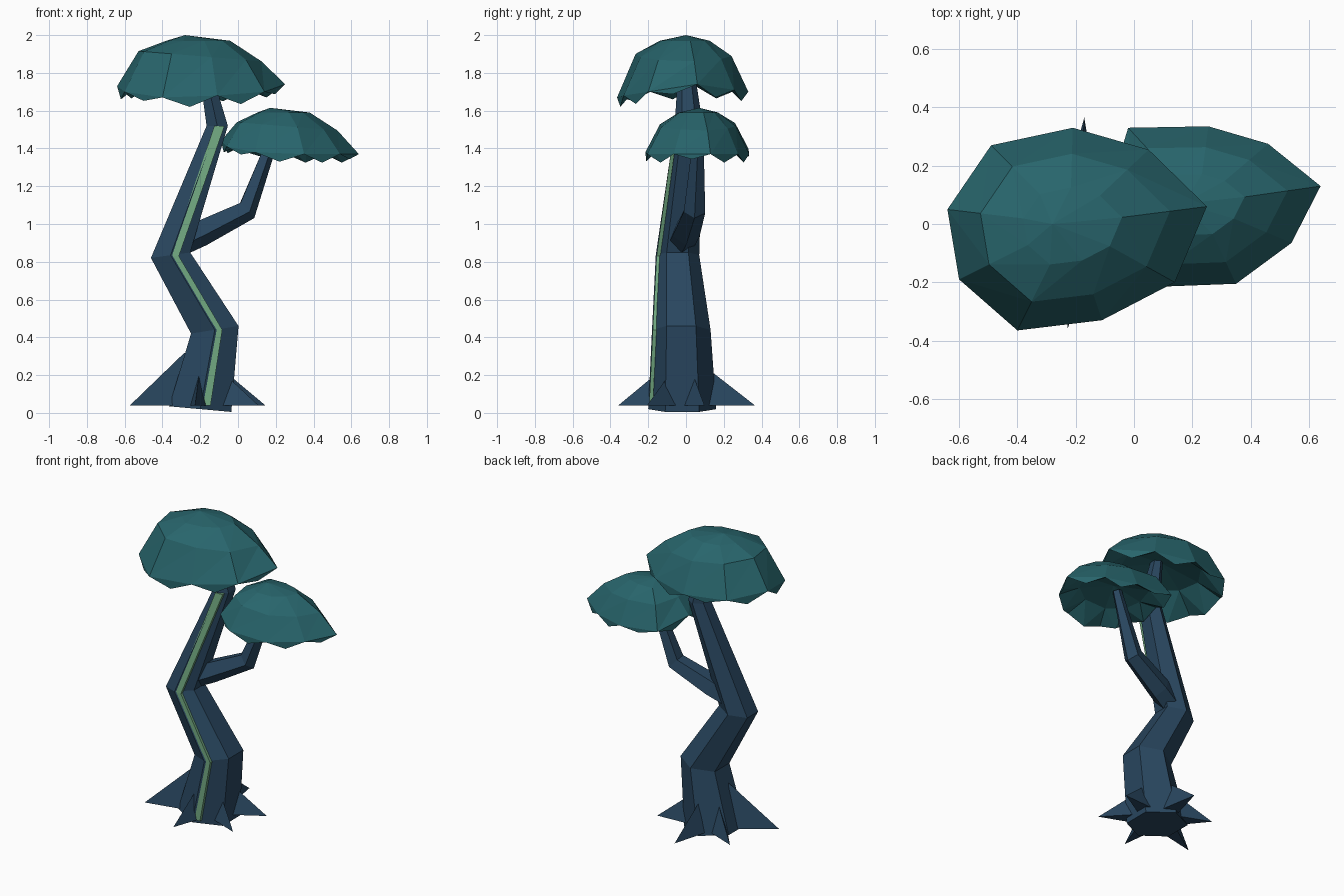
import bpy, bmesh, math
from mathutils import Vector

if "Cube" in bpy.data.objects:
    bpy.data.objects.remove(bpy.data.objects["Cube"])


def material(name, rgb):
    m = bpy.data.materials.new(name)
    m.diffuse_color = (*rgb, 1)
    m.use_nodes = True
    m.node_tree.nodes["Principled BSDF"].inputs["Base Color"].default_value = m.diffuse_color
    return m


BARK = material("bark", (0.022, 0.062, 0.115))
LEAF = material("leaf", (0.021, 0.13, 0.15))
GLOW = material("glow", (0.16, 0.38, 0.21))


def make(name, verts, faces, mat):
    bm = bmesh.new()
    vs = [bm.verts.new(v) for v in verts]
    for f in faces:
        bm.faces.new([vs[i] for i in f])
    bmesh.ops.recalc_face_normals(bm, faces=bm.faces)
    me = bpy.data.meshes.new(name)
    bm.to_mesh(me)
    bm.free()
    me.materials.append(mat)
    ob = bpy.data.objects.new(name, me)
    bpy.context.collection.objects.link(ob)
    return ob


def loft(name, rings, mat):
    """Bridge equal-sized vertex rings; cap both ends."""
    n = len(rings[0])
    faces = [[k * n + i, k * n + (i + 1) % n, (k + 1) * n + (i + 1) % n, (k + 1) * n + i]
             for k in range(len(rings) - 1) for i in range(n)]
    faces += [list(range(n)), list(range((len(rings) - 1) * n, len(rings) * n))]
    return make(name, [v for r in rings for v in r], faces, mat)


# trunk: bent hexagonal tube, (centre, x radius, y radius, slope along x)
trunk = [((-0.2, -0.02, 0.02), 0.19, 0.18, -0.09),
         ((-0.123, -0.025, 0.44), 0.145, 0.155, 0.16),
         ((-0.357, -0.045, 0.835), 0.12, 0.115, 0.14),
         ((-0.11, 0.015, 1.52), 0.065, 0.075, 0.0),
         ((-0.18, 0.0, 1.84), 0.034, 0.04, 0.1)]
rings = []
for (cx, cy, cz), rx, ry, slope in trunk:
    ring = []
    for k in range(6):
        a = math.radians(30 + 60 * k)
        dx = rx * math.cos(a)
        ring.append((cx + dx, cy + ry * math.sin(a), cz + slope * dx))
    rings.append(ring)
loft("trunk", rings, BARK)

# side branch: pentagonal tube with cross-sections facing along the limb
branch = [((-0.32, -0.03, 0.90), 0.075, (1, 0.1, 0.5)),
          ((-0.2, 0.0, 0.955), 0.075, (1, 0.15, 0.5)),
          ((0.045, 0.045, 1.075), 0.06, (0.8, 0.1, 0.75)),
          ((0.15, 0.06, 1.36), 0.037, (0.4, 0, 1)),
          ((0.185, 0.06, 1.47), 0.03, (0.3, 0, 1))]
rings = []
for c, r, d in branch:
    d = Vector(d).normalized()
    side = Vector((0, 1, 0)).cross(d).normalized()
    other = d.cross(side)
    rings.append([Vector(c) + r * (side * math.cos(t) + other * math.sin(t))
                  for t in (math.tau * k / 5 for k in range(5))])
loft("branch", rings, BARK)

# roots: pointed wedges around the base (angle, reach, ridge height)
for i, (deg, reach, top) in enumerate([(203, 0.415, 0.32), (264, 0.355, 0.25), (326, 0.36, 0.24),
                                       (17, 0.35, 0.24), (87, 0.37, 0.25), (144, 0.33, 0.23)]):
    a = math.radians(deg)
    out, side = Vector((math.cos(a), math.sin(a), 0)), Vector((-math.sin(a), math.cos(a), 0))
    o = Vector((-0.19, -0.005, 0.04))
    make(f"root_{i + 1}",
         [o + out * reach, o + out * 0.1 + side * 0.06, o + out * 0.1 - side * 0.06,
          o + out * 0.1 + Vector((0, 0, top - 0.04))],
         [(0, 1, 3), (0, 3, 2), (0, 2, 1), (1, 2, 3)], BARK)

# glowing strip set into the front ridge of the trunk
pts = [(-0.165, -0.195, 0.04, 0.02), (-0.098, -0.176, 0.44, 0.015),
       (-0.335, -0.156, 0.83, 0.022), (-0.098, -0.061, 1.52, 0.027)]
loft("glow_strip", [[(x - w, y, z), (x + w, y, z), (x + w, y + 0.02, z), (x - w, y + 0.02, z)]
                    for x, y, z, w in pts], GLOW)


def canopy(name, centre, rim, mid_z, high_z, apex, under_z, tooth):
    """Faceted dome with a toothed rim and a hollow underside."""
    n = len(rim)
    c = Vector(centre)
    rim = [Vector(p) for p in rim]

    def shrink(s, z, slope=0.0):
        return [(c.x + (p.x - c.x) * s, c.y + (p.y - c.y) * s, z - slope * (p.x - c.x)) for p in rim]

    teeth = [(p + rim[(i + 1) % n]) / 2 - Vector((0, 0, tooth * (1 if i % 3 else 0.6)))
             for i, p in enumerate(rim)]
    verts = rim + teeth + shrink(0.73, mid_z, 0.06) + shrink(0.38, high_z) + shrink(0.62, under_z)
    verts += [apex, (c.x, c.y, under_z + 0.05)]
    faces = []
    for i in range(n):
        j = (i + 1) % n
        m, h, u = 2 * n, 3 * n, 4 * n
        faces += [(i, n + i, j), (i, j, m + i), (j, m + j, m + i),
                  (m + i, m + j, h + i), (m + j, h + j, h + i), (h + i, h + j, 5 * n),
                  (n + i, i, u + i), (j, n + i, u + j), (n + i, u + i, u + j),
                  (u + i, 5 * n + 1, u + j)]
    make(name, verts, faces, LEAF)


canopy("upper_canopy", (-0.22, 0, 0),
       [(0.25, 0.06, 1.74), (0.14, -0.2, 1.70), (-0.11, -0.33, 1.68), (-0.4, -0.365, 1.67),
        (-0.6, -0.19, 1.70), (-0.64, 0.05, 1.73), (-0.49, 0.27, 1.71), (-0.21, 0.33, 1.70),
        (0.05, 0.255, 1.71)],
       1.89, 1.97, (-0.28, 0, 2.0), 1.79, 0.055)

canopy("lower_canopy", (0.22, 0.07, 0),
       [(0.64, 0.13, 1.37), (0.54, -0.065, 1.37), (0.35, -0.205, 1.37), (0.09, -0.215, 1.38),
        (-0.06, -0.1, 1.41), (-0.09, 0.1, 1.44), (-0.02, 0.33, 1.40), (0.255, 0.335, 1.37),
        (0.46, 0.275, 1.37)],
       1.52, 1.59, (0.17, 0.07, 1.615), 1.44, 0.045)
